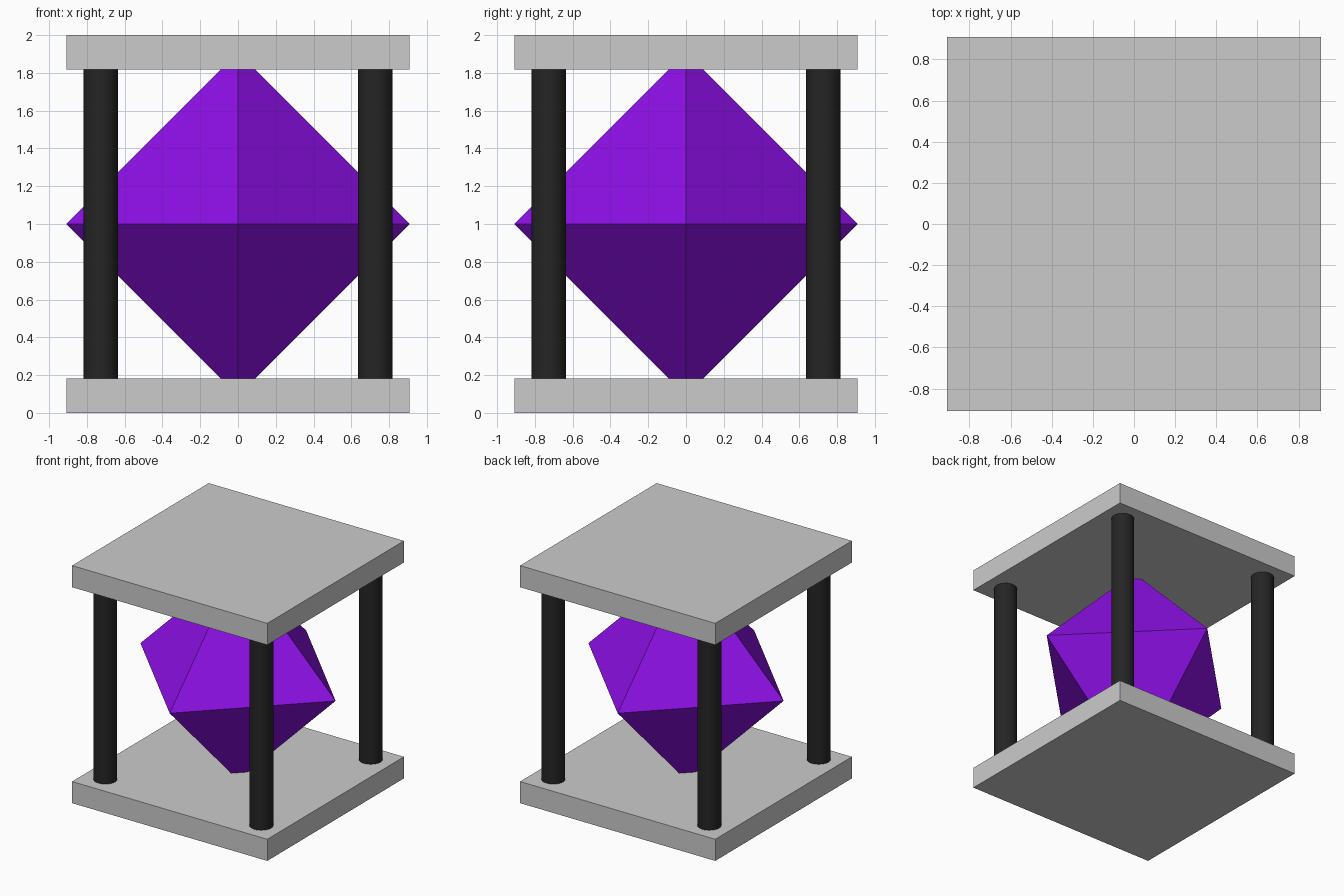
import bpy
import bmesh
from mathutils import Vector

if "Cube" in bpy.data.objects:
    bpy.data.objects.remove(bpy.data.objects["Cube"])

HALF = 0.909        # half width of plates and reach of the crystal
THICK = 0.182       # plate thickness
POST = 0.727        # post offset from centre
POST_R = 0.091


def material(name, color):
    mat = bpy.data.materials.new(name)
    mat.diffuse_color = (*color, 1)
    mat.use_nodes = True
    mat.node_tree.nodes["Principled BSDF"].inputs["Base Color"].default_value = mat.diffuse_color
    return mat


purple = material("purple", (0.27, 0.005, 0.80))
black = material("black", (0.018, 0.018, 0.018))

# Square plates, bottom and top
for name, z in (("base_plate", THICK / 2), ("top_plate", 2 - THICK / 2)):
    bpy.ops.mesh.primitive_cube_add(size=1, location=(0, 0, z))
    plate = bpy.context.object
    plate.name = name
    plate.scale = (2 * HALF, 2 * HALF, THICK)
    bpy.ops.object.transform_apply(location=False, rotation=False, scale=True)

# Four round corner posts
for side, sx in (("left", -1), ("right", 1)):
    for end, sy in (("front", -1), ("back", 1)):
        bpy.ops.mesh.primitive_cylinder_add(
            vertices=32, radius=POST_R, depth=2 - 2 * THICK,
            location=(sx * POST, sy * POST, 1))
        post = bpy.context.object
        post.name = f"{end}_{side}_post"
        post.data.materials.append(black)
        bpy.ops.object.shade_smooth_by_angle()

# Octahedral crystal, tips sunk into the plates
bm = bmesh.new()
for axis in range(3):
    for sign in (-1, 1):
        point = Vector((0, 0, 0))
        point[axis] = sign * HALF
        bm.verts.new(point)
bmesh.ops.convex_hull(bm, input=bm.verts)
bmesh.ops.recalc_face_normals(bm, faces=bm.faces)
mesh = bpy.data.meshes.new("crystal")
bm.to_mesh(mesh)
bm.free()
mesh.materials.append(purple)
crystal = bpy.data.objects.new("crystal", mesh)
crystal.location.z = 1
bpy.context.collection.objects.link(crystal)
